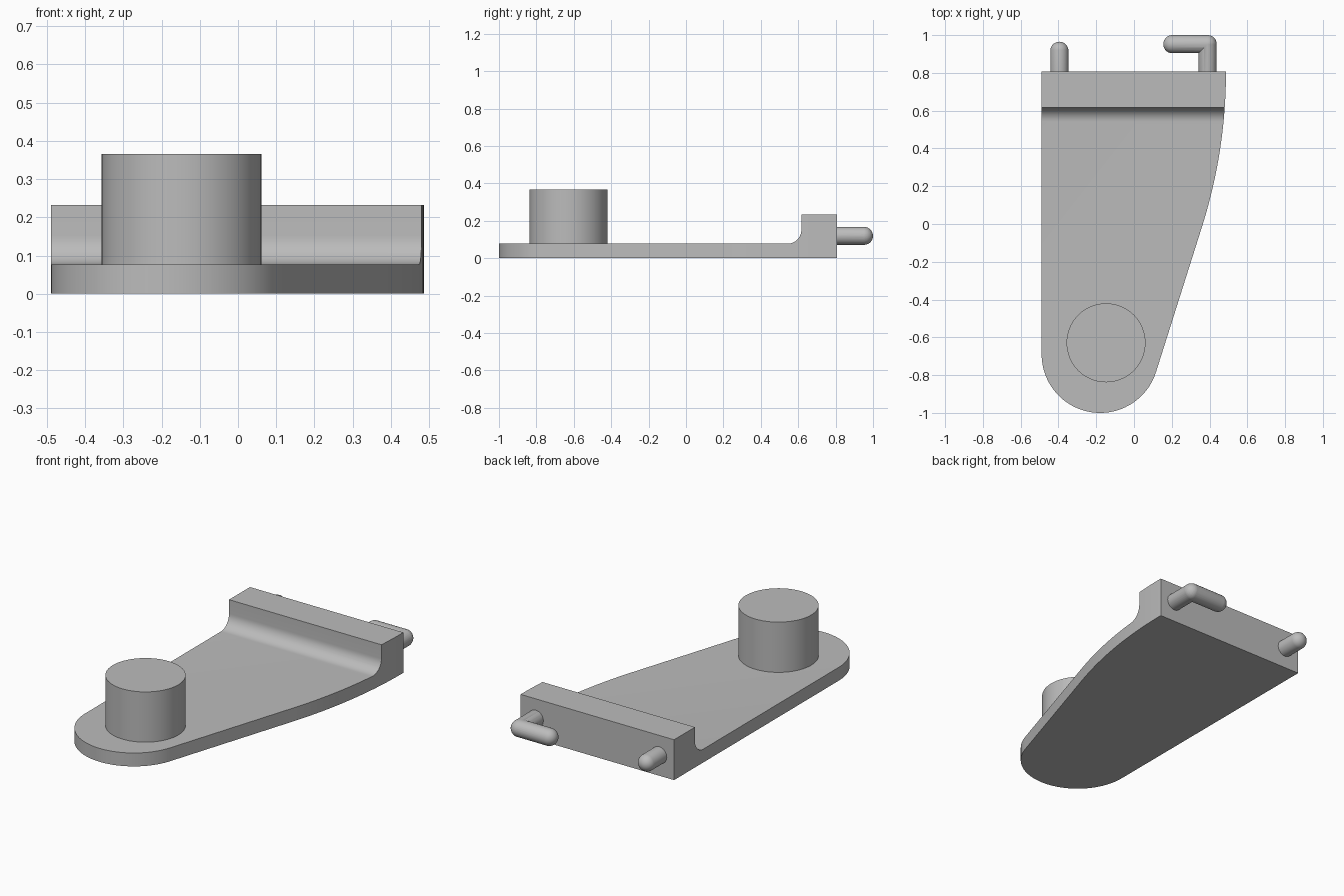
import bpy, bmesh, math
from mathutils import Vector

cube = bpy.data.objects.get("Cube")
if cube:
    bpy.data.objects.remove(cube, do_unlink=True)

grey = bpy.data.materials.new("plain grey")
grey.use_nodes = True
COLOUR = (0.5, 0.5, 0.5, 1)
grey.diffuse_color = COLOUR
grey.node_tree.nodes["Principled BSDF"].inputs["Base Color"].default_value = COLOUR


def make_object(name, bm):
    bmesh.ops.recalc_face_normals(bm, faces=bm.faces)
    mesh = bpy.data.meshes.new(name)
    bm.to_mesh(mesh)
    bm.free()
    mesh.materials.append(grey)
    obj = bpy.data.objects.new(name, mesh)
    bpy.context.collection.objects.link(obj)
    return obj


def prism(name, points, direction):
    """Extrude a closed outline along a direction."""
    bm = bmesh.new()
    face = bm.faces.new([bm.verts.new(p) for p in points])
    extruded = bmesh.ops.extrude_face_region(bm, geom=[face])["geom"]
    verts = [g for g in extruded if isinstance(g, bmesh.types.BMVert)]
    bmesh.ops.translate(bm, vec=direction, verts=verts)
    return make_object(name, bm)


def arc(cx, cy, r, start, end, steps):
    angles = [math.radians(start + (end - start) * i / steps) for i in range(steps + 1)]
    return [(cx + r * math.cos(a), cy + r * math.sin(a)) for a in angles]


def capsule(name, start, end, r):
    """Round-ended rod between two points."""
    start, end = Vector(start), Vector(end)
    axis = end - start
    bm = bmesh.new()
    bmesh.ops.create_uvsphere(bm, u_segments=32, v_segments=17, radius=r)
    for v in bm.verts:
        if v.co.z > 0:
            v.co.z += axis.length
    turn = axis.to_track_quat("Z", "Y").to_matrix()
    bmesh.ops.rotate(bm, matrix=turn, verts=bm.verts)
    bmesh.ops.translate(bm, vec=start, verts=bm.verts)
    return make_object(name, bm)


def combine(obj, other, operation):
    """Apply a boolean and remove the helper."""
    mod = obj.modifiers.new("combine", "BOOLEAN")
    mod.operation = operation
    mod.solver = "EXACT"
    mod.object = other
    bpy.context.view_layer.objects.active = obj
    bpy.ops.object.modifier_apply(modifier=mod.name)
    bpy.data.objects.remove(other, do_unlink=True)


def smooth(obj):
    bpy.ops.object.select_all(action="DESELECT")
    obj.select_set(True)
    bpy.context.view_layer.objects.active = obj
    bpy.ops.object.shade_smooth_by_angle(angle=math.radians(30))


BACK, WALL, PLATE_TOP, WALL_TOP, FILLET = 0.807, 0.617, 0.077, 0.232, 0.075
TAPER = 17.3  # slope of the slanted side, in degrees

# Base: side profile with filleted rear wall, trimmed to the plan outline
profile = [(BACK, 0), (BACK, WALL_TOP), (WALL, WALL_TOP)]
profile += arc(WALL - FILLET, PLATE_TOP + FILLET, FILLET, 0, -90, 12)
profile += [(-1.1, PLATE_TOP), (-1.1, 0)]
base = prism("base_plate", [(-0.6, y, z) for y, z in profile], (1.2, 0, 0))

outline = [(-0.489, 0.9)]
outline += arc(-0.179, -0.69, 0.31, 180, 360 - TAPER, 48)
outline += arc(0.487 - 2.72, BACK, 2.72, -TAPER, 0, 20)
outline += [(0.487, 0.9)]
trim = prism("plan_trim", [(x, y, -0.1) for x, y in outline], (0, 0, 0.5))
combine(base, trim, "INTERSECT")
smooth(base)

# Round post
ring = arc(-0.148, -0.629, 0.209, 0, 360, 64)[:-1]
post = prism("post", [(x, y, 0.05) for x, y in ring], (0, 0, 0.316))
smooth(post)

# Rear pins: one straight, one hooked
R, PIN_Z = 0.048, 0.119
pin = capsule("straight_pin", (-0.395, 0.7, PIN_Z), (-0.395, 0.917, PIN_Z), R)
smooth(pin)
hook = capsule("hooked_pin", (0.39, 0.7, PIN_Z), (0.39, 0.952, PIN_Z), R)
arm = capsule("hook_arm", (0.39, 0.952, PIN_Z), (0.203, 0.952, PIN_Z), R)
combine(hook, arm, "UNION")
smooth(hook)
